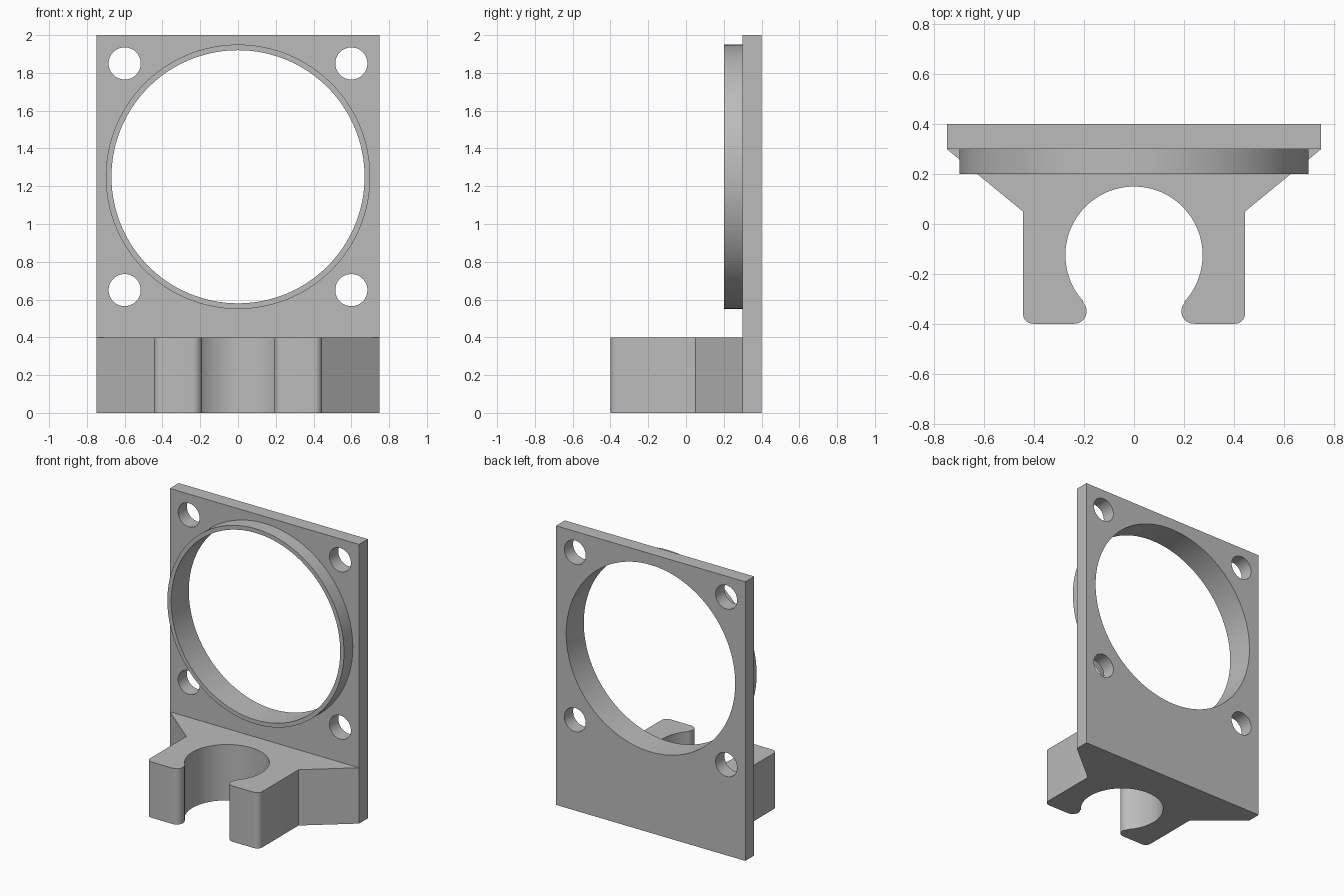
import bpy, bmesh
from math import sin, cos, radians, pi
from mathutils import Matrix, Vector

if "Cube" in bpy.data.objects:
    bpy.data.objects.remove(bpy.data.objects["Cube"])

grey = bpy.data.materials.new("plain grey")
grey.use_nodes = True
colour = (0.5, 0.5, 0.5, 1)
grey.diffuse_color = colour
grey.node_tree.nodes["Principled BSDF"].inputs["Base Color"].default_value = colour


def finish(name, bm):
    bmesh.ops.recalc_face_normals(bm, faces=bm.faces)
    mesh = bpy.data.meshes.new(name)
    bm.to_mesh(mesh)
    bm.free()
    mesh.materials.append(grey)
    obj = bpy.data.objects.new(name, mesh)
    bpy.context.collection.objects.link(obj)
    return obj


def prism(name, points, z0, z1):
    """Extrude an outline in the ground plane upwards."""
    bm = bmesh.new()
    face = bm.faces.new([bm.verts.new((x, y, z0)) for x, y in points])
    new = bmesh.ops.extrude_face_region(bm, geom=[face])["geom"]
    top = [v for v in new if isinstance(v, bmesh.types.BMVert)]
    bmesh.ops.translate(bm, verts=top, vec=(0, 0, z1 - z0))
    return finish(name, bm)


def disc(name, x, z, r, y0, y1, sides):
    """Cylinder whose axis runs front to back."""
    bm = bmesh.new()
    place = Matrix.Translation((x, (y0 + y1) / 2, z)) @ Matrix.Rotation(pi / 2, 4, "X")
    bmesh.ops.create_cone(bm, cap_ends=True, segments=sides, radius1=r, radius2=r,
                          depth=y1 - y0, matrix=place)
    return finish(name, bm)


def combine(target, tool, operation):
    """Apply a boolean and discard the tool."""
    bpy.context.view_layer.objects.active = target
    mod = target.modifiers.new(operation.lower(), "BOOLEAN")
    mod.object, mod.operation, mod.solver = tool, operation, "EXACT"
    bpy.ops.object.modifier_apply(modifier=mod.name)
    bpy.data.objects.remove(tool)


def arc(cx, cy, r, a0, a1, n):
    angles = [radians(a0 + (a1 - a0) * i / n) for i in range(n + 1)]
    return [(cx + r * cos(a), cy + r * sin(a)) for a in angles]


# Mounting plate
w, centre_z = 0.75, 1.25
bracket = prism("fan_mount_bracket", [(-w, 0.3), (w, 0.3), (w, 0.4), (-w, 0.4)], 0, 2)

# Raised collar around the large opening
combine(bracket, disc("collar", 0, centre_z, 0.7, 0.2, 0.35, 128), "UNION")

# Open clip with flared root, rounded lips and round bore
half = arc(0, -0.125, 0.275, 90, -43, 40)
half += arc(0.24, -0.35, 0.05, 135, 270, 12)
half += arc(0.405, -0.36, 0.04, -90, 0, 8)
half += [(0.445, 0.05), (w, 0.3), (w, 0.35)]
outline = half + [(-x, y) for x, y in reversed(half[1:])]
combine(bracket, prism("clip", outline, 0, 0.4), "UNION")

# Large opening and four screw holes
combine(bracket, disc("bore_cutter", 0, centre_z, 0.67, 0.1, 0.5, 128), "DIFFERENCE")
for x in (-0.6, 0.6):
    for z in (-0.6, 0.6):
        hole = disc("hole_cutter", x, centre_z + z, 0.085, 0.1, 0.5, 48)
        combine(bracket, hole, "DIFFERENCE")

# Smooth curved walls, crisp edges
bpy.ops.object.select_all(action="DESELECT")
bracket.select_set(True)
bpy.context.view_layer.objects.active = bracket
bpy.ops.object.shade_smooth_by_angle(angle=radians(30))
